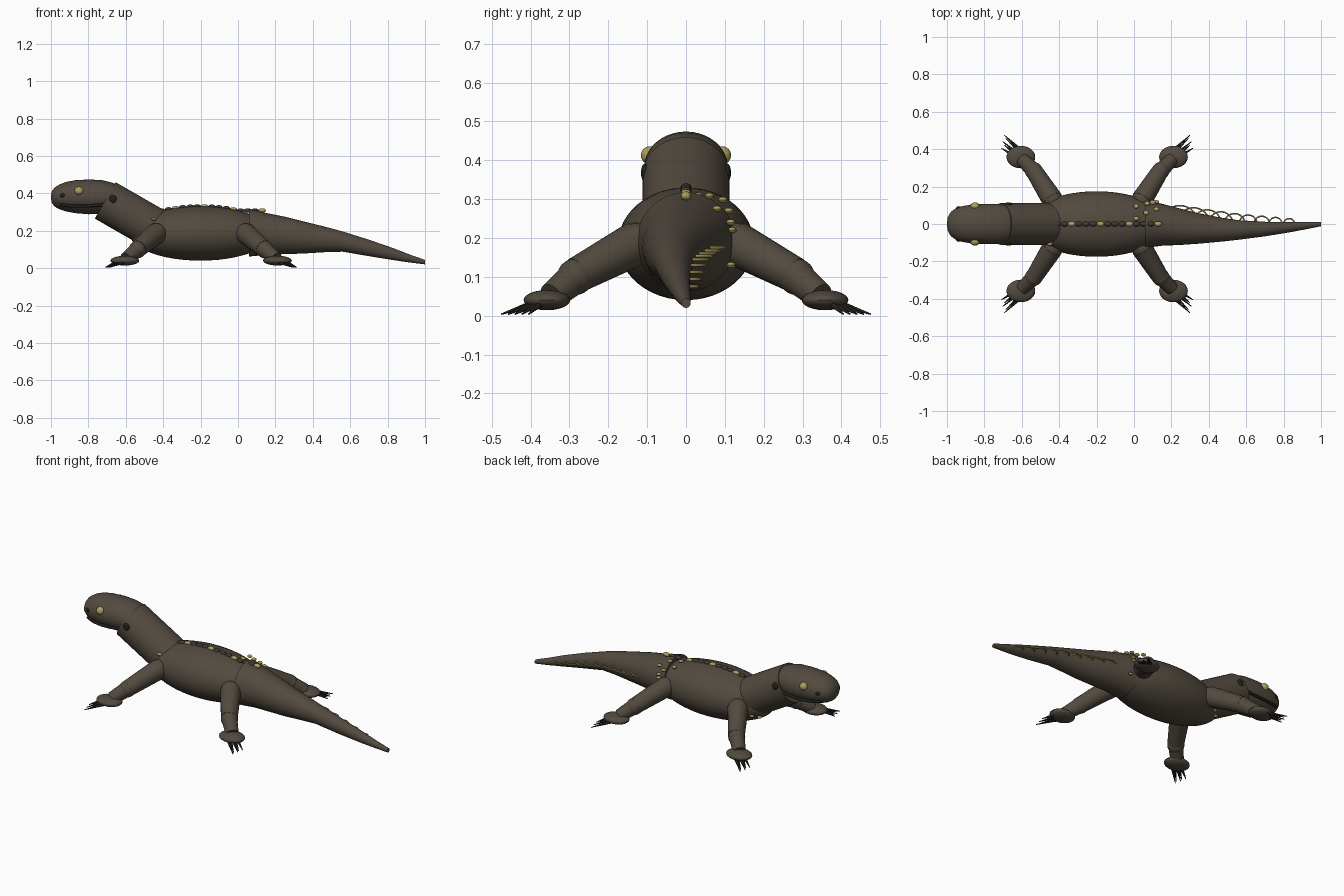
import bpy, bmesh, math
from mathutils import Vector, Matrix

if "Cube" in bpy.data.objects:
    bpy.data.objects.remove(bpy.data.objects["Cube"])


def material(name, rgb):
    m = bpy.data.materials.new(name)
    m.diffuse_color = (*rgb, 1)
    m.use_nodes = True
    m.node_tree.nodes["Principled BSDF"].inputs["Base Color"].default_value = m.diffuse_color
    return m


SKIN = material("skin", (0.085, 0.068, 0.050))
DARK = material("dark", (0.015, 0.014, 0.012))
SCALE = material("scale", (0.05, 0.042, 0.032))
GOLD = material("gold", (0.42, 0.34, 0.11))


def finish(name, bm, mat):
    bmesh.ops.recalc_face_normals(bm, faces=bm.faces)
    me = bpy.data.meshes.new(name)
    bm.to_mesh(me)
    bm.free()
    for p in me.polygons:
        p.use_smooth = True
    me.set_sharp_from_angle(angle=math.radians(40))
    me.materials.append(mat)
    ob = bpy.data.objects.new(name, me)
    bpy.context.collection.objects.link(ob)
    return ob


def ellipsoid(name, loc, size, mat, seg=24, turn=0):
    bm = bmesh.new()
    bmesh.ops.create_uvsphere(bm, u_segments=seg, v_segments=seg // 2, radius=1)
    bm.transform(Matrix.Translation(loc) @ Matrix.Rotation(turn, 4, 'Z')
                 @ Matrix.Diagonal((*size, 1)))
    return finish(name, bm, mat)


def limb(name, a, b, r1, r2, mat, seg=24):
    a, b = Vector(a), Vector(b)
    d = b - a
    bm = bmesh.new()
    bmesh.ops.create_cone(bm, cap_ends=True, segments=seg, radius1=r1, radius2=r2, depth=d.length)
    bm.transform(Matrix.Translation((a + b) / 2) @ d.to_track_quat('Z', 'Y').to_matrix().to_4x4())
    return finish(name, bm, mat)


def loft(name, stations, mat, seg=32):
    # stations: x, y, z, half width, half height
    bm = bmesh.new()
    rings = []
    for x, y, z, ry, rz in stations:
        rings.append([bm.verts.new((x, y + ry * math.cos(t), z + rz * math.sin(t)))
                      for t in (2 * math.pi * i / seg for i in range(seg))])
    for p, q in zip(rings, rings[1:]):
        for i in range(seg):
            j = (i + 1) % seg
            bm.faces.new((p[i], p[j], q[j], q[i]))
    bm.faces.new(rings[0])
    bm.faces.new(rings[-1])
    return finish(name, bm, mat)


def tube(name, pts, r, mat, cyclic=False):
    cu = bpy.data.curves.new(name, 'CURVE')
    cu.dimensions = '3D'
    cu.bevel_depth = r
    cu.bevel_resolution = 2
    cu.use_fill_caps = True
    sp = cu.splines.new('POLY')
    sp.points.add(len(pts) - 1)
    for p, c in zip(sp.points, pts):
        p.co = (*c, 1)
    sp.use_cyclic_u = cyclic
    cu.materials.append(mat)
    ob = bpy.data.objects.new(name, cu)
    bpy.context.collection.objects.link(ob)
    return ob


# Torso and neck
ellipsoid("torso", (-0.2, 0, 0.185), (0.38, 0.175, 0.145), SKIN, 48)
limb("neck", (-0.71, 0, 0.362), (-0.445, 0, 0.21), 0.112, 0.112, SKIN, 40)

# Head, blunt at the snout
loft("head", [(-1.0, 0, .38, .012, .01), (-.995, 0, .38, .038, .032), (-.98, 0, .38, .064, .051),
              (-.955, 0, .381, .083, .066), (-.92, 0, .382, .095, .079), (-.87, 0, .382, .104, .088),
              (-.80, 0, .381, .108, .093), (-.73, 0, .381, .107, .09), (-.67, 0, .381, .098, .075),
              (-.62, 0, .38, .078, .055), (-.59, 0, .38, .04, .025)], SKIN, 40)

# Tail, bowed toward -y
tail = [(.06, 0, .19, .128, .128), (.15, -.004, .183, .112, .112), (.25, -.015, .175, .097, .1),
        (.35, -.024, .164, .081, .086), (.46, -.03, .154, .065, .069), (.56, -.032, .142, .052, .054),
        (.7, -.027, .108, .039, .044), (.83, -.017, .075, .028, .032),
        (.92, -.008, .051, .02, .021), (1.0, 0, .032, .012, .012)]
loft("tail", tail, SKIN)


def tail_at(x):
    for p, q in zip(tail, tail[1:]):
        if p[0] <= x <= q[0]:
            f = (x - p[0]) / (q[0] - p[0])
            return [u + (v - u) * f for u, v in zip(p, q)]


# Flat thin hoops along the tail
for i in range(9):
    x = 0.245 + 0.073 * i
    s = tail_at(x)
    r = s[3] + 0.001
    tube("tail_band", [(x + r * math.cos(t * math.pi / 16), r * math.sin(t * math.pi / 16), s[2])
                       for t in range(32)], 0.004, GOLD, True)

# Face details on both sides
for s in (-1, 1):
    ellipsoid("eye", (-.85, s * .094, .413), (.024, .022, .023), GOLD)
    ellipsoid("ear", (-.67, s * .106, .368), (.021, .01, .023), DARK)
    ellipsoid("nostril", (-.937, s * .083, .389), (.015, .012, .012), DARK, 16)
    tube("mouth", [(-.95, s * .072, .339), (-.9, s * .09, .333), (-.84, s * .098, .331),
                   (-.78, s * .1, .333), (-.72, s * .098, .34)], .008, DARK)

# Four splayed legs with toes
for end in (-1, 1):
    for s in (-1, 1):
        def at(dx, y, z):
            return (-0.197 + end * dx, s * y, z)
        ellipsoid("shoulder", at(.24, .13, .185), (.055, .055, .055), SKIN)
        limb("upper_leg", at(.24, .13, .185), at(.335, .28, .105), .057, .046, SKIN)
        ellipsoid("knee", at(.34, .285, .1), (.047, .047, .047), SKIN)
        limb("lower_leg", at(.34, .285, .1), at(.4, .345, .05), .043, .036, SKIN)
        ellipsoid("foot", at(.408, .358, .04), (.077, .06, .026), SKIN)
        for k in range(5):
            f = k / 4
            limb("toe", at(.462 - .05 * f, .375 + .025 * f, .03),
                 at(.512 - .012 * abs(k - 2) * (k % 2) - .004 * k, .405 + .07 * f, .004), .008, .002, DARK, 10)

# Row of scales along the spine
for i in range(15):
    x = -0.41 + i * 0.0385
    z = 0.185 + 0.145 * math.sqrt(max(0, 1 - ((x + .2) / .38) ** 2))
    z = max(z, 0.308)
    ellipsoid("spine_scale", (x, 0, z), (.021, .014, .012), GOLD if i % 4 == 2 else SCALE, 14)

# Gold flecks on hip, flank and throat
for p in [(.012, .095, .298), (.065, .06, .308), (.07, .11, .27), (.012, .03, .31), (.12, .08, .275),
          (.1, .115, .24), (.1, .118, .22), (.12, .116, .13), (-.45, -.105, .262), (-.45, -.118, .17),
          (-.5, .09, .14), (-.53, .06, .13)]:
    ellipsoid("fleck", p, (.015, .012, .008), GOLD, 12)
